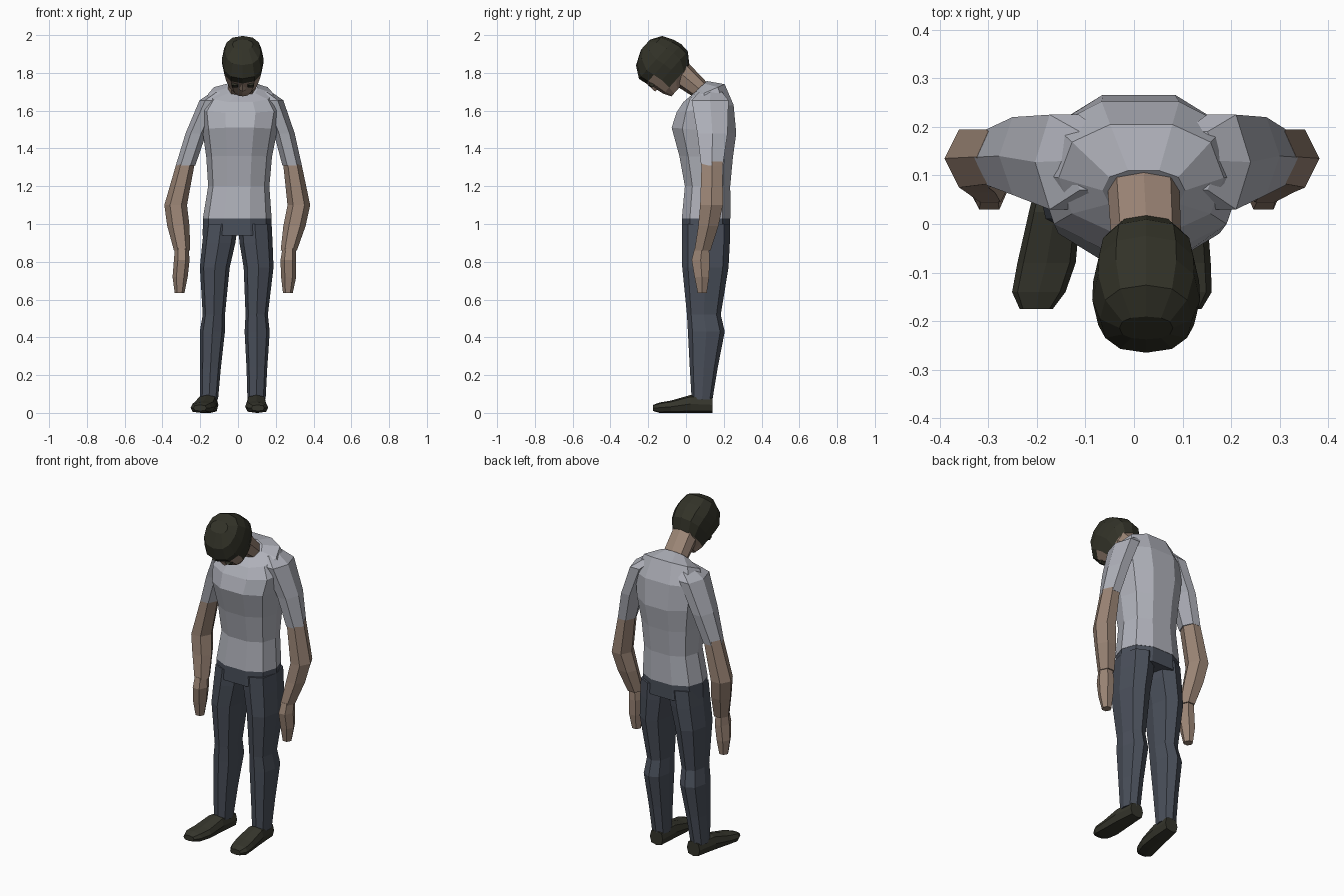
import bpy, math


def material(name, rgb):
    m = bpy.data.materials.new(name)
    m.diffuse_color = (*rgb, 1)
    return m


SHIRT = material("grey_shirt", (0.43, 0.44, 0.49))
SKIN = material("skin", (0.33, 0.235, 0.18))
JEANS = material("dark_blue_denim", (0.068, 0.079, 0.103))
HAIR = material("dark_hair", (0.032, 0.032, 0.021))
SHOE = material("dark_shoe", (0.036, 0.036, 0.025))


def loft(name, rings, n, mats, power=2.0, rule=None, move=None):
    """Skin rings (centre x, half width, front y, front z, back y, back z)."""
    prof = []
    for i in range(n):
        a = 2 * math.pi * i / n
        c, s = math.cos(a), math.sin(a)
        e = 2 / power
        prof.append((math.copysign(abs(c) ** e, c), math.copysign(abs(s) ** e, s)))
    mx, my = max(p[0] for p in prof), max(p[1] for p in prof)
    verts = []
    for cx, hw, yf, zf, yb, zb in rings:
        for c, s in prof:
            t = s / my / 2
            verts.append((cx + hw * c / mx, (yf + yb) / 2 + t * (yb - yf),
                          (zf + zb) / 2 + t * (zb - zf)))
    faces = [tuple(range(n))[::-1], tuple(range((len(rings) - 1) * n, len(rings) * n))]
    for r in range(len(rings) - 1):
        for i in range(n):
            j = (i + 1) % n
            faces.append((r * n + i, r * n + j, (r + 1) * n + j, (r + 1) * n + i))
    me = bpy.data.meshes.new(name)
    me.from_pydata(verts, [], faces)
    for m in mats:
        me.materials.append(m)
    if rule:
        for p in me.polygons:
            p.material_index = rule(p.center)
    if move:
        for v in me.vertices:
            v.co = move(v.co.copy())
    # make normals consistent
    import bmesh
    bm = bmesh.new()
    bm.from_mesh(me)
    bmesh.ops.recalc_face_normals(bm, faces=bm.faces)
    bm.to_mesh(me)
    bm.free()
    ob = bpy.data.objects.new(name, me)
    bpy.context.collection.objects.link(ob)
    return ob


def level(rows):
    """Rows (x inner, x outer, y front, y back, z) become level rings."""
    return [((a + b) / 2, (b - a) / 2, f, z, k, z) for a, b, f, k, z in rows]


def pair(name, rings, n, mat, shift, power=2.0):
    """Right limb plus a mirrored left one, shifted a little for the pose."""
    def flip(v):
        v.x = -v.x + shift(v)
        return v
    loft("right_" + name, rings, n, [mat], power)
    loft("left_" + name, rings, n, [mat], power, move=flip)


# Shirt body, with shoulders sloping up to a tilted collar
loft("shirt_body", [
    (-0.004, 0.182, -0.022, 1.03, 0.236, 1.03),
    (0.004, 0.162, -0.006, 1.20, 0.234, 1.20),
    (0.006, 0.174, -0.035, 1.36, 0.248, 1.35),
    (0.010, 0.198, -0.076, 1.51, 0.266, 1.48),
    (0.013, 0.212, -0.050, 1.59, 0.252, 1.63),
    (0.015, 0.170, -0.015, 1.645, 0.205, 1.74),
    (0.020, 0.085, 0.028, 1.68, 0.110, 1.757)], 10, [SHIRT], 2.4)

# Sleeves, arms and hands
arm_shift = lambda v: 0.08 * (v.z - 1.2)
pair("sleeve", level([
    (0.08, 0.175, 0.07, 0.19, 1.70),
    (0.12, 0.240, 0.03, 0.225, 1.655),
    (0.19, 0.300, 0.06, 0.22, 1.48),
    (0.235, 0.338, 0.08, 0.195, 1.31)]), 6, SHIRT, arm_shift)
pair("arm", level([
    (0.238, 0.334, 0.084, 0.192, 1.33),
    (0.240, 0.338, 0.082, 0.194, 1.31),
    (0.262, 0.382, 0.075, 0.195, 1.10),
    (0.240, 0.358, 0.065, 0.172, 0.99),
    (0.226, 0.312, 0.045, 0.130, 0.86)]), 6, SKIN, arm_shift)
pair("hand", level([
    (0.235, 0.308, 0.045, 0.122, 0.87),
    (0.225, 0.308, 0.030, 0.125, 0.81),
    (0.228, 0.308, 0.045, 0.122, 0.72),
    (0.238, 0.290, 0.062, 0.110, 0.635)]), 6, SKIN, arm_shift)

# Trousers
loft("trouser_hips", [
    (-0.004, 0.184, -0.021, 0.94, 0.234, 0.94),
    (-0.004, 0.180, -0.020, 1.04, 0.234, 1.04)], 10, [JEANS], 2.4)
pair("trouser_leg", level([
    (0.0, 0.178, -0.020, 0.233, 1.00),
    (0.008, 0.183, -0.021, 0.232, 0.90),
    (0.030, 0.188, -0.020, 0.225, 0.77),
    (0.040, 0.158, 0.005, 0.184, 0.52),
    (0.035, 0.168, 0.010, 0.205, 0.43),
    (0.045, 0.155, 0.020, 0.168, 0.24),
    (0.050, 0.146, 0.030, 0.140, 0.07)]), 8, JEANS,
    lambda v: -0.06 * (1 - v.z), 2.4)

# Shoes, lofted from heel to toe, left one turned out
pair("shoe", [
    (0.097, 0.042, 0.140, 0.0, 0.140, 0.085),
    (0.097, 0.053, 0.025, 0.0, 0.025, 0.095),
    (0.098, 0.060, -0.080, 0.0, -0.080, 0.065),
    (0.105, 0.055, -0.140, 0.0, -0.140, 0.055),
    (0.105, 0.034, -0.175, 0.01, -0.175, 0.042)], 8, SHOE,
    lambda v: -0.055 + 0.15 * (v.y - 0.1), 3.0)

# Neck leaning forward
loft("neck", [
    (0.02, 0.080, 0.035, 1.66, 0.118, 1.73),
    (0.02, 0.074, 0.028, 1.68, 0.105, 1.755),
    (0.025, 0.072, -0.065, 1.74, 0.010, 1.855)], 8, [SKIN], 2.4)

# Bowed head: made upright (front is -y), then tipped forward
PITCH = math.radians(48)
S, C = math.sin(PITCH), math.cos(PITCH)


def bow(v):
    y, z = v.y, v.z
    v.x += 0.025
    v.y = -0.12 - S * z + C * y
    v.z = 1.845 + C * z + S * y
    return v


def is_hair(c):
    return int(c.z > 0.0 or (c.y > -0.05 and c.z > -0.115))


loft("head", [(0, hw, -f, u, b, u) for u, hw, f, b in (
    (-0.145, 0.045, 0.097, -0.010),
    (-0.105, 0.080, 0.115, 0.090),
    (-0.050, 0.100, 0.125, 0.138),
    (0.000, 0.109, 0.136, 0.143),
    (0.045, 0.111, 0.143, 0.134),
    (0.105, 0.095, 0.100, 0.108),
    (0.140, 0.055, 0.020, 0.050))], 12, [SKIN, HAIR], 2.4, is_hair, bow)

# Nose and eyes
loft("nose", [(0, 0.018, -0.136, -0.065, -0.11, -0.065),
              (0, 0.008, -0.136, -0.01, -0.11, -0.01)], 4, [SKIN], move=bow)
for side, x in (("left", -0.042), ("right", 0.042)):
    loft(side + "_eye", [(x, 0.018, -0.131, -0.038, -0.10, -0.038),
                         (x, 0.018, -0.136, -0.015, -0.10, -0.015)],
         8, [HAIR], 4, move=bow)
